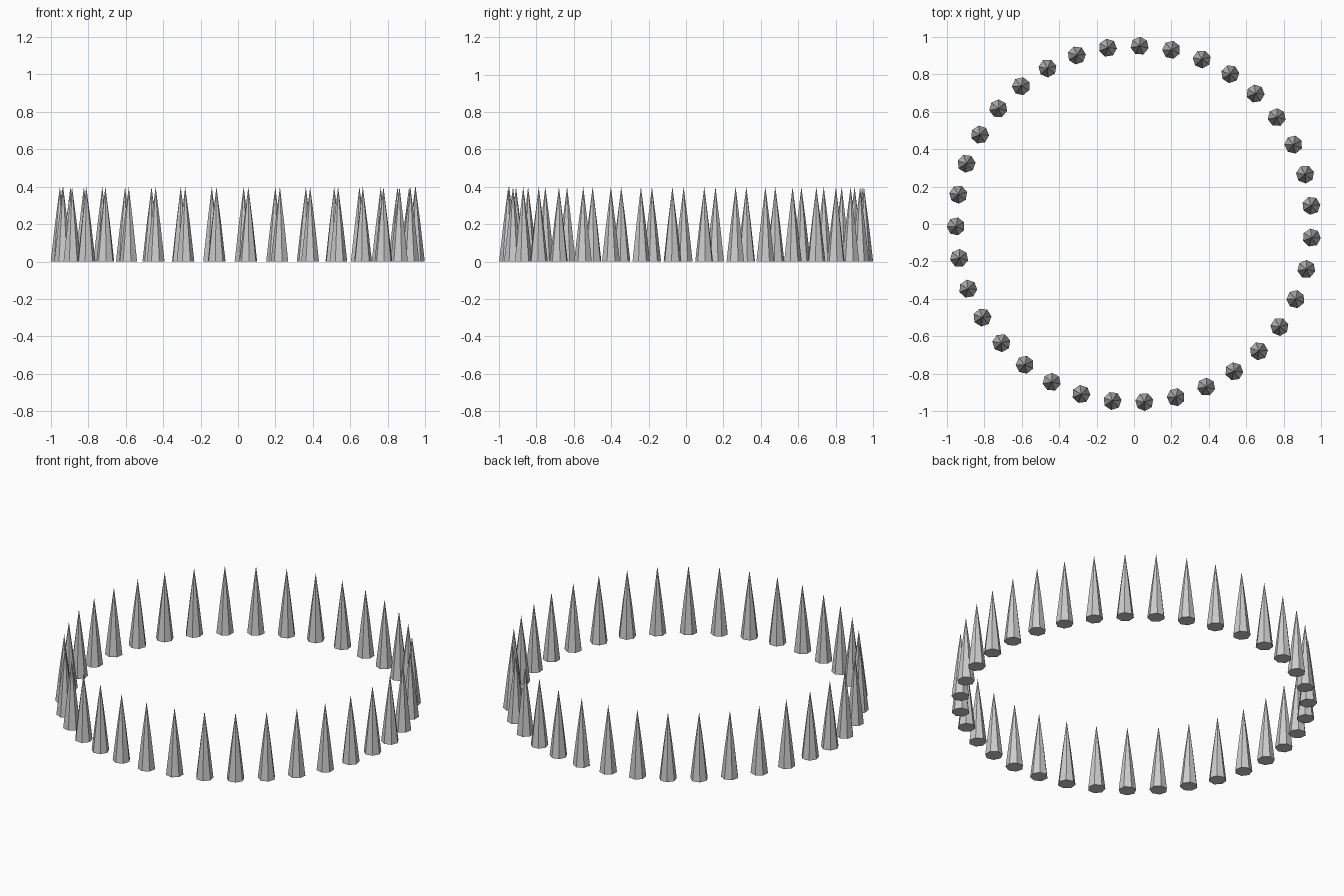
import bpy, math

if "Cube" in bpy.data.objects:
    bpy.data.objects.remove(bpy.data.objects["Cube"])

COUNT, RING, PHASE = 35, 0.952, math.radians(5.9)
SIDES = 7
PROFILE = [(0.049, 0.0), (0.026, 0.2)]   # radius, height
TIP = 0.4


def spike_mesh():
    # Slender seven-sided spike with a closed base
    verts, faces = [], []
    for r, z in PROFILE:
        for k in range(SIDES):
            a = 2 * math.pi * k / SIDES
            verts.append((r * math.cos(a), r * math.sin(a), z))
    tip = len(verts)
    verts.append((0, 0, TIP))
    faces.append(list(range(SIDES))[::-1])
    for j in range(len(PROFILE) - 1):
        for k in range(SIDES):
            n = (k + 1) % SIDES
            faces.append([j * SIDES + k, j * SIDES + n,
                          (j + 1) * SIDES + n, (j + 1) * SIDES + k])
    top = (len(PROFILE) - 1) * SIDES
    for k in range(SIDES):
        faces.append([top + k, top + (k + 1) % SIDES, tip])
    me = bpy.data.meshes.new("spike")
    me.from_pydata(verts, [], faces)
    return me


# Ring of spikes, each turned to face outward
mesh = spike_mesh()
for i in range(COUNT):
    a = PHASE + 2 * math.pi * i / COUNT
    ob = bpy.data.objects.new(f"spike_{i + 1:02d}", mesh)
    ob.location = (RING * math.cos(a), RING * math.sin(a), 0)
    ob.rotation_euler.z = a
    bpy.context.collection.objects.link(ob)
